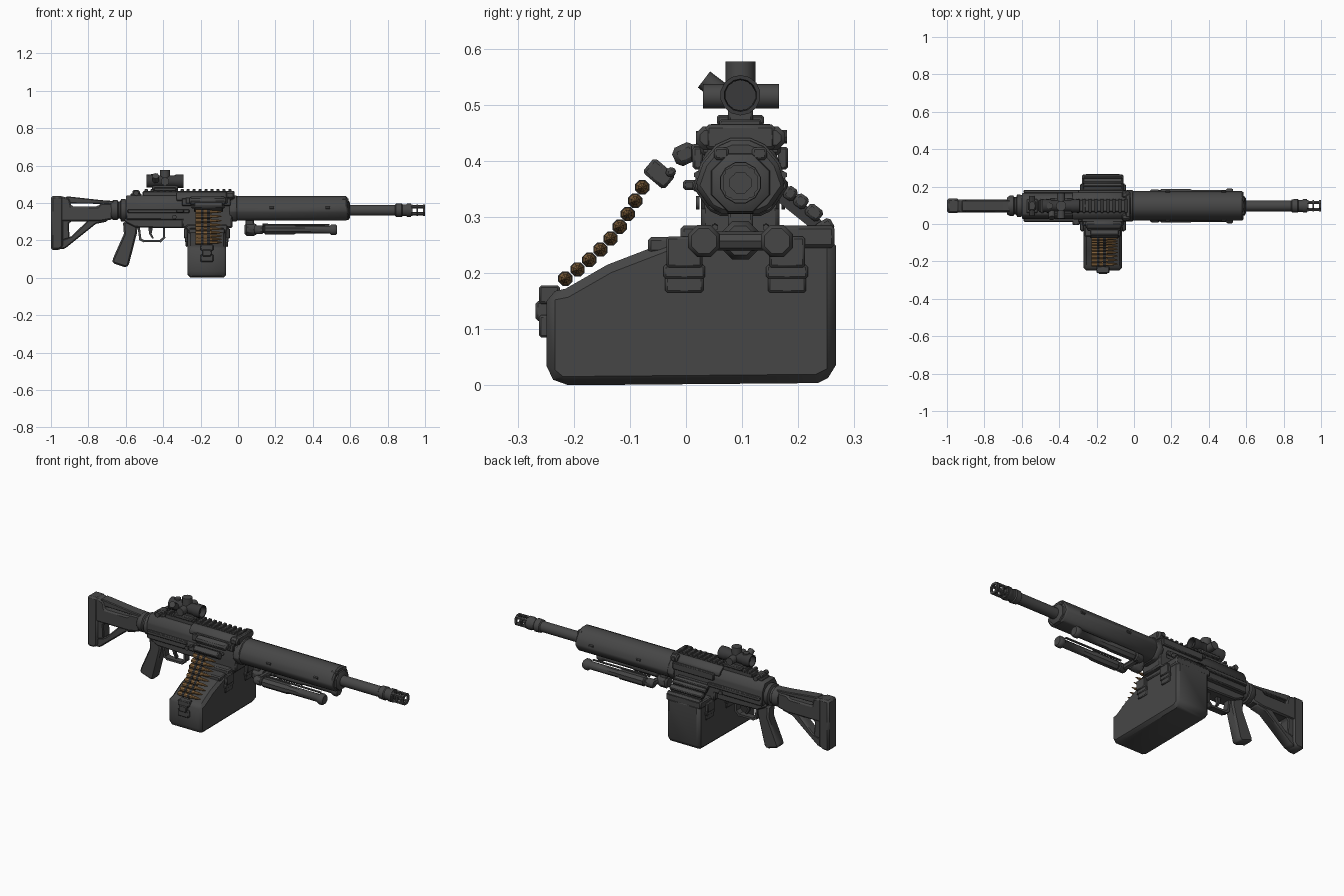
import bpy, bmesh, math
from mathutils import Vector

YC, ZB = 0.097, 0.361  # bore axis


def material(name, rgb):
    m = bpy.data.materials.new(name)
    m.diffuse_color = (*rgb, 1)
    return m


GREY = material("gunmetal_grey", (0.062, 0.062, 0.062))
DARK = material("dark_steel", (0.042, 0.042, 0.043))
BRASS = material("brass", (0.25, 0.135, 0.05))


def finish(name, bm, mat, bevel=0.0):
    """Bevel hard edges, shade smooth by angle, and make the object."""
    bmesh.ops.recalc_face_normals(bm, faces=bm.faces)
    if bevel:
        hard = [e for e in bm.edges if e.calc_face_angle(0) > 0.5]
        bmesh.ops.bevel(bm, geom=hard, offset=bevel, segments=1, profile=0.5,
                        affect='EDGES', clamp_overlap=True)
    for f in bm.faces:
        f.smooth = True
    for e in bm.edges:
        e.smooth = e.calc_face_angle(0) < math.radians(40)
    me = bpy.data.meshes.new(name)
    bm.to_mesh(me)
    bm.free()
    me.materials.append(mat)
    ob = bpy.data.objects.new(name, me)
    bpy.context.collection.objects.link(ob)
    return ob


def prism(name, pts, axis, a, b, mat=GREY, bevel=0.0):
    """Extrude a profile: axis 'x' takes (y, z) points, axis 'y' takes (x, z)."""
    bm = bmesh.new()
    put = (lambda p, t: (t, *p)) if axis == 'x' else (lambda p, t: (p[0], t, p[1]))
    lo = [bm.verts.new(put(p, a)) for p in pts]
    hi = [bm.verts.new(put(p, b)) for p in pts]
    bm.faces.new(lo)
    bm.faces.new(hi)
    for i in range(len(pts)):
        j = (i + 1) % len(pts)
        bm.faces.new((lo[i], lo[j], hi[j], hi[i]))
    return finish(name, bm, mat, bevel)


def box(name, x0, x1, y0, y1, z0, z1, mat=GREY, bevel=0.004):
    return prism(name, [(y0, z0), (y1, z0), (y1, z1), (y0, z1)], 'x', x0, x1, mat, bevel)


def plate(name, y, z, w, h, deg, x0, x1, mat=GREY, bevel=0.005):
    """Bar along x with a rotated rectangular section."""
    c, s = math.cos(math.radians(deg)), math.sin(math.radians(deg))
    pts = [(y + u * w / 2 * c - v * h / 2 * s, z + u * w / 2 * s + v * h / 2 * c)
           for u, v in ((-1, -1), (1, -1), (1, 1), (-1, 1))]
    return prism(name, pts, 'x', x0, x1, mat, bevel)


def lathe(name, prof, y=YC, z=ZB, n=12, mat=GREY, sy=1.0, sz=1.0, closed=False):
    """Revolve (x, r) points around an x-parallel axis; closed makes a hollow ring."""
    bm = bmesh.new()
    rings = []
    for x, r in prof:
        rings.append([bm.verts.new((x, y + sy * r * math.cos((k + .5) * math.tau / n),
                                    z + sz * r * math.sin((k + .5) * math.tau / n)))
                      for k in range(n)])
    pairs = list(zip(rings, rings[1:])) + ([(rings[-1], rings[0])] if closed else [])
    for p, q in pairs:
        for k in range(n):
            j = (k + 1) % n
            bm.faces.new((p[k], p[j], q[j], q[k]))
    if not closed:
        bm.faces.new(rings[0])
        bm.faces.new(rings[-1])
    return finish(name, bm, mat)


def rod(name, p, q, r, r2=None, n=10, mat=GREY):
    p, q = Vector(p), Vector(q)
    bm = bmesh.new()
    bmesh.ops.create_cone(bm, cap_ends=True, segments=n, radius1=r,
                          radius2=r if r2 is None else r2, depth=(q - p).length)
    rot = (q - p).to_track_quat('Z', 'Y')
    for v in bm.verts:
        v.co = rot @ v.co + (p + q) / 2
    return finish(name, bm, mat)


# Barrel and slotted muzzle cage
lathe("barrel", [(0.5, .030), (.84, .030), (.845, .036), (.875, .038), (.88, .033),
                 (.90, .033), (.905, .037), (.925, .037)])
for x0, x1 in ((.925, .932), (.955, .963), (.988, 1.0)):
    lathe("muzzle_ring", [(x0, .033), (x1, .033), (x1, .020), (x0, .020)], n=8, closed=True)
for k in range(4):
    a = math.radians(45 + 90 * k)
    y, z = YC + .026 * math.cos(a), ZB + .026 * math.sin(a)
    rod("muzzle_bar", (.92, y, z), (.998, y, z), .009, n=6)

# Handguard
guard = [(.016, .355), (.030, .395), (.055, .425), (.080, .436), (.114, .436), (.139, .425),
         (.164, .395), (.178, .355), (.150, .315), (.130, .306), (.064, .306), (.044, .315)]
prism("handguard", guard, 'x', -.03, .585, GREY, .008)
lathe("handguard_nose", [(.57, .060), (.592, .055), (.600, .040)], n=8)
for y in (.063, .131):
    box("handguard_clip", .555, .592, y - .013, y + .013, .402, .424)
    for x in (.18, .48):
        lathe("handguard_screw", [(x - .012, .007), (x + .012, .007)], YC + (y - YC) * 2.25, .375, 6)
prism("handguard_collar", [(YC + (y - YC) * 1.05, .371 + (z - .371) * 1.07) for y, z in guard],
      'x', -.045, -.005, GREY, .004)

# Receiver
prism("receiver", [(.027, .31), (.027, .40), (.050, .44), (.144, .44), (.167, .40), (.167, .31)],
      'x', -.60, -.03, GREY, .006)
box("front_trunnion", -.30, -.03, .027, .167, .265, .33, GREY, .008)
prism("lower_receiver", [(-.61, .315), (-.28, .315), (-.28, .265), (-.40, .265), (-.55, .27),
                         (-.60, .295)], 'y', .052, .142, GREY, .006)
for y0, y1 in ((.012, .030), (.164, .182)):
    box("side_rail", -.59, -.26, y0, y1, .345, .366)
    box("feed_side_plate", -.30, -.04, y0, y1, .385, .425)
    rod("receiver_pin", (-.34, y0 + .006, .325), (-.34, y1 - .006, .325), .012)
box("charging_handle", -.33, -.29, -.005, .03, .348, .366)

# Top cover, hinges and toothed rail
prism("top_cover", [(.025, .41), (.025, .435), (.055, .458), (.139, .458), (.169, .435),
                    (.169, .41)], 'x', -.33, -.035, GREY, .006)
box("rail_base", -.51, -.04, .065, .129, .435, .463)
for i in range(15):
    x = -.50 + i * .032
    box("rail_tooth", x, x + .018, .060, .134, .459, .474, GREY, .003)
for y in (.038, .156):
    lathe("hinge_knob", [(-.065, .015), (-.058, .022), (-.028, .022), (-.02, .014)], y, .441, 8)
box("front_latch", -.045, -.018, .035, .159, .42, .465, GREY, .006)
rod("hinge_pin", (-.043, .018, .441), (-.043, .180, .443), .012, n=8)

# Rear sight
box("rear_sight_base", -.575, -.515, .06, .134, .43, .45)
box("rear_sight", -.565, -.525, .072, .122, .44, .468, GREY, .006)
rod("rear_sight_knob", (-.545, .045, .452), (-.545, .15, .452), .014, n=8)

# Optic: hollow tube, turrets and mount
lathe("optic_tube", [(-.49, .034), (-.45, .036), (-.44, .031), (-.34, .031), (-.33, .036),
                     (-.292, .036), (-.292, .029), (-.31, .027), (-.47, .027), (-.49, .028)],
      YC, .517, 14, DARK, closed=True)
lathe("optic_lens", [(-.46, .029), (-.32, .029)], YC, .517, 14, DARK)
rod("top_turret", (-.39, YC, .53), (-.39, YC, .577), .027, n=12)
for y in (.03, .166):
    rod("side_turret", (-.39, YC, .515), (-.39, y, .515), .022, n=12)
rod("battery_cap", (-.44, .065, .52), (-.44, .032, .545), .018, n=10)
box("optic_mount", -.46, -.32, .075, .119, .468, .497)
box("optic_clamp", -.45, -.33, .055, .139, .463, .482)
rod("rear_turret", (-.45, YC, .53), (-.45, YC, .556), .017, n=10)

# Shoulder stock: butt, tube, comb and lower strut
prism("butt", [(-1, .148), (-.955, .148), (-.935, .17), (-.90, .36), (-.91, .42), (-.945, .437),
               (-1, .437)][0:2] + [(-.935, .165), (-.935, .437), (-1, .437)],
      'y', .058, .136, GREY, .010)
prism("stock_tube", [(-.95, .30), (-.74, .30), (-.67, .312), (-.67, .40), (-.73, .40),
                     (-.75, .382), (-.89, .382), (-.90, .425), (-.95, .437)],
      'y', .062, .132, GREY, .008)
prism("stock_comb", [(-.92, .398), (-.66, .394), (-.66, .41), (-.73, .415), (-.89, .433),
                     (-.92, .435)], 'y', .068, .126, GREY, .004)
prism("stock_strut", [(-.95, .152), (-.925, .156), (-.76, .288), (-.70, .30), (-.70, .32),
                      (-.80, .31), (-.89, .222), (-.95, .20)], 'y', .067, .127, GREY, .006)
prism("stock_web", [(-.95, .20), (-.90, .21), (-.905, .29), (-.88, .31), (-.95, .32)], 'y', .067, .127, GREY, .005)
lathe("stock_collar", [(-.68, .046), (-.665, .056), (-.645, .056), (-.64, .048), (-.63, .048),
                       (-.625, .062), (-.607, .062), (-.59, .055)], YC, .362, 12)

# Grip, trigger and guard
prism("grip", [(-.615, .30), (-.535, .30), (-.54, .24), (-.585, .065), (-.60, .055),
               (-.67, .078), (-.672, .095), (-.61, .235)], 'y', .066, .128, GREY, .012)
for a, b in (((-.53, .265), (-.522, .205)), ((-.522, .205), (-.505, .196)),
             ((-.505, .196), (-.415, .196)), ((-.415, .196), (-.395, .215)),
             ((-.395, .215), (-.395, .27))):
    d = (Vector(b) - Vector(a)).normalized() * .006
    n = Vector((-d.y, d.x))
    prism("trigger_guard", [Vector(a) - d + n, Vector(a) - d - n, Vector(b) + d - n,
                            Vector(b) + d + n], 'y', .079, .115)
prism("trigger", [(-.48, .27), (-.455, .27), (-.462, .235), (-.45, .212), (-.458, .208),
                  (-.475, .235)], 'y', .088, .106, DARK)

# Ammunition box with lid, side buckles and front latch
prism("ammo_box", [(-.225, .0), (.235, .004), (.267, .02), (.267, .265), (-.01, .265),
                   (-.14, .215), (-.215, .172), (-.249, .165), (-.249, .02)],
      'x', -.270, -.063, GREY, .017)
box("box_lid", -.277, -.056, -.01, .265, .245, .285, GREY, .006)
box("lid_step", -.265, -.07, -.068, .0, .235, .264, GREY, .006)
for side in (-1, 1):
    x = -.1665 + side * .103
    for y in (-.003, .18):
        for h, z0, z1, d in ((.034, .165, .195, .010), (.037, .19, .215, .014),
                             (.032, .21, .265, .020)):
            box("box_buckle", min(x, x + side * d), max(x, x + side * d), y - h, y + h, z0, z1)
box("box_latch", -.20, -.132, -.262, -.24, .085, .125)
box("latch_strap", -.19, -.142, -.268, -.245, .115, .15)
box("latch_bar", -.20, -.132, -.262, -.225, .145, .178)

# Cartridge belt rising from the box to the feed tray
N = 9
for i in range(N):
    t = i / (N - 1)
    y = -.215 + .137 * t + .012 * math.sin(math.pi * t)
    z = .190 + .163 * t - .010 * math.sin(math.pi * t)
    lathe("cartridge", [(-.226, .012), (-.220, .0125), (-.15, .012), (-.138, .008),
                        (-.118, .008), (-.100, .005), (-.085, .001)], y, z, 8, BRASS)
    for x in (-.192, -.158):
        lathe("belt_link", [(x - .007, .0138), (x + .007, .0138)], y, z, 8, DARK)

# Feed chute plates and link chute on the far side
plate("feed_plate", -.048, .377, .05, .034, -40, -.235, -.08)
plate("feed_plate", -.027, .380, .018, .016, 30, -.25, -.07)
plate("feed_plate", -.002, .412, .042, .036, 25, -.26, -.065, bevel=.009)
box("feed_tray", -.28, -.055, .01, .06, .395, .43)
for y, z, w, a in ((.186, .342, .022, -35), (.205, .328, .024, -35), (.228, .308, .030, -38),
                   (.247, .282, .032, 30)):
    plate("link_chute_rib", y, z, w, .024, a, -.272, -.062)
prism("link_chute_core", [(.16, .36), (.19, .345), (.255, .28), (.235, .27), (.16, .33)],
      'x', -.262, -.072, DARK)

# Folded bipod
lathe("bipod_pivot", [(.035, .026), (.045, .037), (.085, .037), (.10, .028)], YC, .258, 8)
box("bipod_mount", .04, .085, .075, .119, .26, .315)
rod("bipod_crossbar", (.10, .03, .257), (.10, .164, .257), .017, n=8)
for y in (.032, .162):
    lathe("bipod_leg", [(.085, .018), (.095, .025), (.13, .025), (.135, .020), (.14, .020),
                        (.145, .027), (.30, .027), (.31, .022), (.49, .022), (.50, .031),
                        (.522, .031), (.53, .024)], y, .257, 8)
    rod("bipod_leg_rod", (.13, y + (YC - y) * .3, .283), (.49, y + (YC - y) * .3, .281), .006, n=6)
